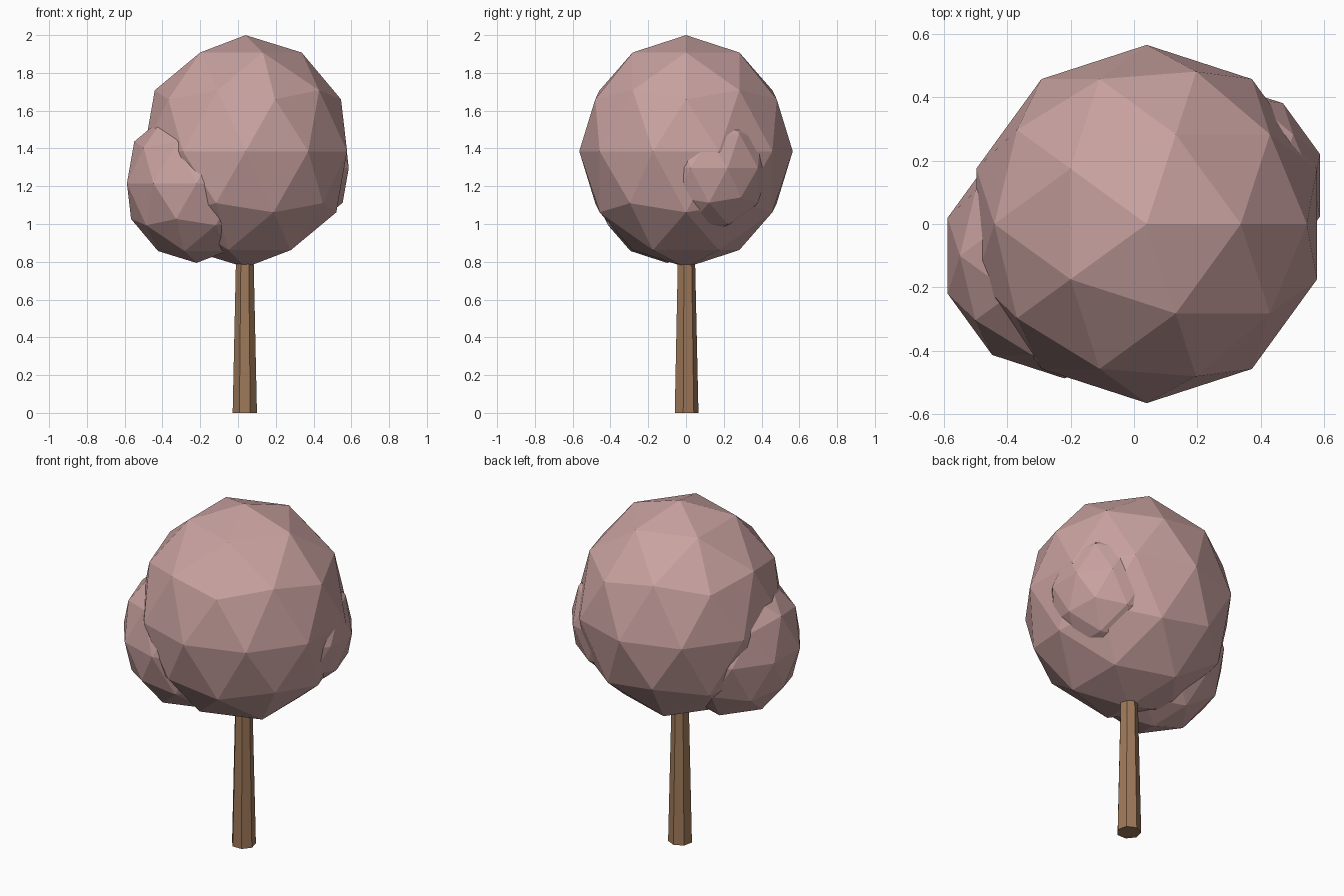
import bpy

# Remove the default cube
cube = bpy.data.objects.get("Cube")
if cube:
    bpy.data.objects.remove(cube, do_unlink=True)


def make_material(name, color):
    mat = bpy.data.materials.new(name)
    mat.use_nodes = True
    mat.diffuse_color = (*color, 1)
    mat.node_tree.nodes["Principled BSDF"].inputs["Base Color"].default_value = (*color, 1)
    return mat


def finish(name, mat):
    obj = bpy.context.object
    obj.name = name
    obj.data.name = name
    obj.data.materials.append(mat)
    bpy.ops.object.shade_flat()
    return obj


foliage = make_material("dusty_pink_foliage", (0.58, 0.36, 0.35))
bark = make_material("brown_bark", (0.34, 0.19, 0.10))

# Leaf clumps: faceted balls, slightly taller than wide
STRETCH = 1.088
clumps = [
    ("main_crown", (0.04, 0, 1.385), 0.565),
    ("right_leaf_clump", (-0.22, -0.10, 1.215), 0.387),
    ("left_leaf_clump", (0.282, 0.122, 1.296), 0.32),
]
for name, center, radius in clumps:
    bpy.ops.mesh.primitive_ico_sphere_add(subdivisions=2, radius=radius, location=center)
    finish(name, foliage).scale.z = STRETCH

# Tapered seven-sided trunk, its top buried in the crown
height = 0.9
bpy.ops.mesh.primitive_cone_add(vertices=7, radius1=0.066, radius2=0.046,
                                depth=height, location=(0.036, 0, height / 2))
finish("trunk", bark)
